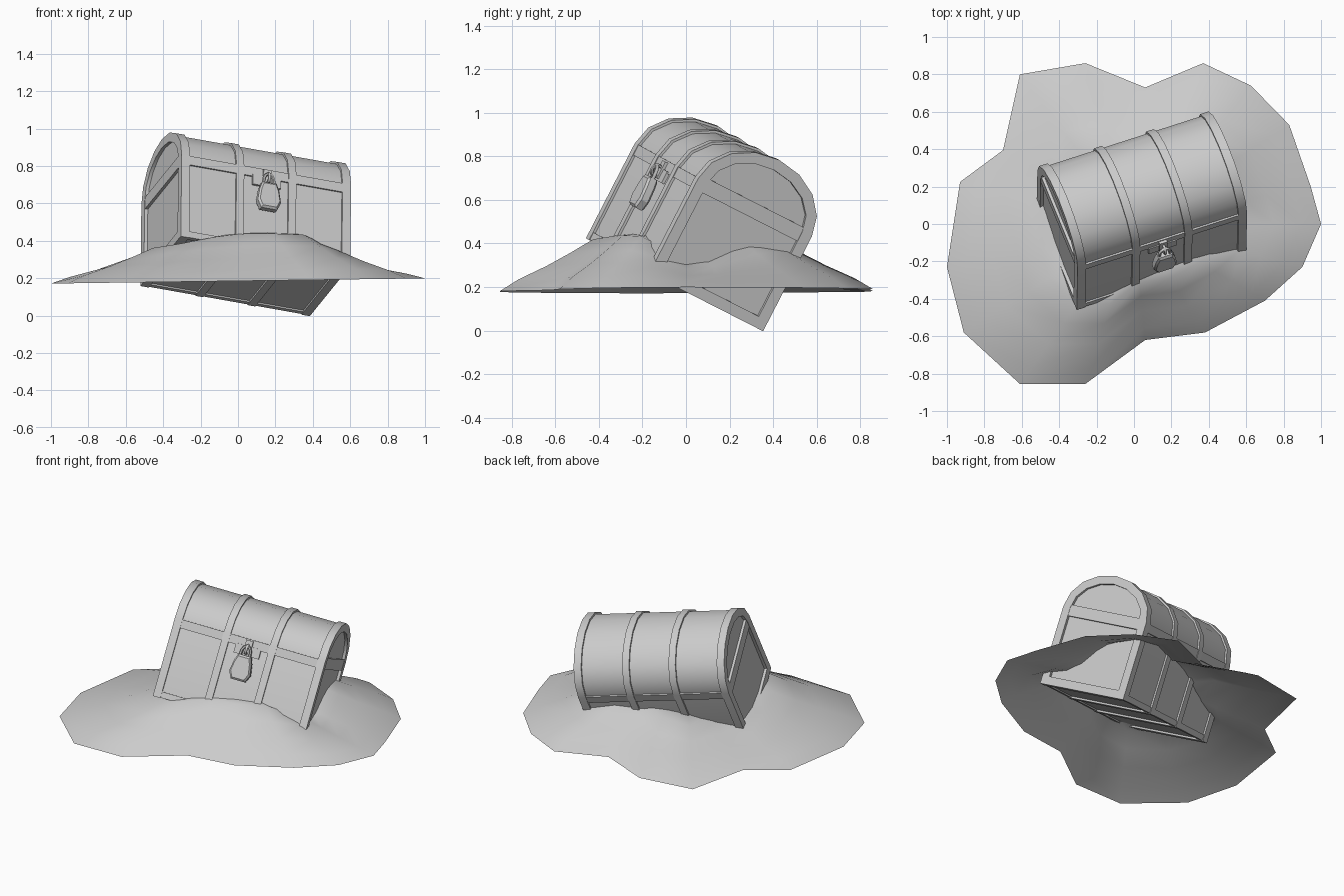
import bpy, bmesh, math
from mathutils import Vector, Matrix

if "Cube" in bpy.data.objects:
    bpy.data.objects.remove(bpy.data.objects["Cube"])

# Tilted frame of the chest: length, depth and height axes from its front-left-bottom corner
L, D, SEAM, RISE = 0.965, 0.625, 0.49, 0.245
u = Vector((0.9, 0.29, -0.16)).normalized()
v = Vector((-0.215, 0.52, -0.265))
v = (v - u * v.dot(u)).normalized()
w = u.cross(v)
FRAME = Matrix((u, v, w)).transposed().to_4x4()
FRAME.translation = Vector((-0.306, -0.46, 0.424))


def make(name, verts, faces, matrix=FRAME, angle=30):
    bm = bmesh.new()
    vs = [bm.verts.new(p) for p in verts]
    for f in faces:
        bm.faces.new([vs[i] for i in f])
    bm.normal_update()
    bmesh.ops.recalc_face_normals(bm, faces=bm.faces[:])
    me = bpy.data.meshes.new(name)
    bm.to_mesh(me)
    bm.free()
    ob = bpy.data.objects.new(name, me)
    bpy.context.collection.objects.link(ob)
    ob.matrix_world = matrix
    bpy.ops.object.select_all(action='DESELECT')
    ob.select_set(True)
    bpy.context.view_layer.objects.active = ob
    bpy.ops.object.shade_smooth_by_angle(angle=math.radians(angle))
    return ob


def profile(d, segs=8):
    """Chest cross-section (depth, height), inset by d."""
    pts = [(d, d), (D - d, d)]
    for i in range(segs + 1):
        a = math.pi * i / segs
        pts.append((D / 2 + (D / 2 - d) * math.cos(a), SEAM + (RISE - d) * math.sin(a)))
    return pts


def solid(name, loop, x0, x1):
    n = len(loop)
    verts = [(x, a, b) for x in (x0, x1) for a, b in loop]
    faces = [list(range(n)), list(range(n, 2 * n))]
    faces += [(i, (i + 1) % n, n + (i + 1) % n, n + i) for i in range(n)]
    return make(name, verts, faces)


def ring(name, x0, x1, d):
    outer, inner = profile(0), profile(d)
    n = len(outer)
    loops = [(x0, outer), (x1, outer), (x1, inner), (x0, inner)]
    verts = [(x, a, b) for x, lp in loops for a, b in lp]
    faces = []
    for k in range(4):
        m = (k + 1) % 4
        for i in range(n):
            j = (i + 1) % n
            faces.append((k * n + i, k * n + j, m * n + j, m * n + i))
    return make(name, verts, faces)


def box(name, x, y, z):
    return solid(name, [(y[0], z[0]), (y[1], z[0]), (y[1], z[1]), (y[0], z[1])], *x)


def torus(name, centre, axis_a, axis_b, ra, rb, r, n=14, m=6):
    """Elliptical link lying in the plane of two local axes."""
    c, A, B = Vector(centre), Vector(axis_a), Vector(axis_b)
    N = A.cross(B)
    verts, faces = [], []
    for i in range(n):
        t = 2 * math.pi * i / n
        out = A * math.cos(t) + B * math.sin(t)
        p = c + A * ra * math.cos(t) + B * rb * math.sin(t)
        for k in range(m):
            s = 2 * math.pi * k / m
            verts.append(p + out * r * math.cos(s) + N * r * math.sin(s))
            faces.append((i * m + k, i * m + (k + 1) % m,
                          (i + 1) % n * m + (k + 1) % m, (i + 1) % n * m + k))
    return make(name, verts, faces, angle=60)


# Recessed wooden core
solid("chest_core", profile(0.012), 0.018, L - 0.018)

# Raised frames at the ends, straps at the thirds
for name, c in (("left_end_frame", 0.024), ("right_end_frame", L - 0.024)):
    ring(name, c - 0.024, c + 0.024, 0.052)
for name, c in (("left_strap", 0.335), ("right_strap", 0.632)):
    ring(name, c - 0.022, c + 0.022, 0.03)

# Seam bars across the two ends
for name, x in (("left_seam_bar", (0.002, 0.03)), ("right_seam_bar", (L - 0.03, L - 0.002))):
    box(name, x, (0.02, D - 0.02), (SEAM - 0.05, SEAM + 0.02))

# Long rails along front, back and bottom
for side, y in (("front", (0.003, 0.03)), ("back", (D - 0.03, D - 0.003))):
    box(side + "_rim_rail", (0.01, L - 0.01), y, (SEAM - 0.05, SEAM + 0.003))
    box(side + "_base_rail", (0.01, L - 0.01), y, (0.003, 0.04))

# Hasp plate and hanging padlock
cx = 0.485
box("hasp_plate", (cx - 0.08, cx + 0.08), (-0.003, 0.02), (0.39, 0.45))
box("hasp_strap", (cx - 0.022, cx + 0.022), (-0.012, 0.02), (0.40, 0.485))
torus("hasp_loop", (cx, -0.020, 0.43), (0, 1, 0), (0, 0, 1), 0.026, 0.026, 0.008)
torus("lock_shackle", (cx, -0.032, 0.40), (1, 0, 0), (0, 0, 1), 0.03, 0.05, 0.009)
outline = [(-0.04, 0.392), (-0.055, 0.35), (-0.066, 0.28), (-0.045, 0.235)]
outline += [(-a, b) for a, b in reversed(outline)]
n = len(outline)
layers = ((-0.056, 0.85), (-0.046, 1), (-0.014, 1), (-0.004, 0.85))
verts = [(cx + a * s, y, 0.31 + (b - 0.31) * s) for y, s in layers for a, b in outline]
faces = [list(range(n)), list(range(3 * n, 4 * n))]
faces += [(k * n + i, k * n + (i + 1) % n, (k + 1) * n + (i + 1) % n, (k + 1) * n + i)
          for k in range(3) for i in range(n)]
make("lock_body", verts, faces)

# Sand mound: open sheet, each rim point carries (x, y, height beside the chest)
rim = [(1.0, 0, .30), (.945, .2, .315), (.83, .53, .40), (.625, .74, .425), (.37, .86, .415),
       (.06, .73, .41), (-.26, .86, .40), (-.61, .80, .38), (-.70, .395, .35),
       (-.93, .225, .345), (-1.0, -.23, .345), (-.91, -.58, .38), (-.61, -.855, .40),
       (-.26, -.855, .43), (.06, -.62, .445), (.38, -.58, .44), (.70, -.41, .43),
       (.90, -.23, .38)]
rings = ((1, 0), (0.9, 0.22), (0.75, 0.47), (0.62, 0.72), (0.5, 0.97), (0.38, 1.0))
n = len(rim)
verts = [(x * f, y * f, 0.185 + 0.014 * x + (h - 0.185) * g)
         for f, g in rings for x, y, h in rim] + [(0, 0, 0.38)]
faces = [(k * n + i, k * n + (i + 1) % n, (k + 1) * n + (i + 1) % n, (k + 1) * n + i)
         for k in range(len(rings) - 1) for i in range(n)]
last = (len(rings) - 1) * n
faces += [(last + i, last + (i + 1) % n, len(verts) - 1) for i in range(n)]
sand = make("sand_mound", verts, faces, Matrix.Identity(4), 40)
if sum(p.normal.z for p in sand.data.polygons) < 0:
    sand.data.flip_normals()
